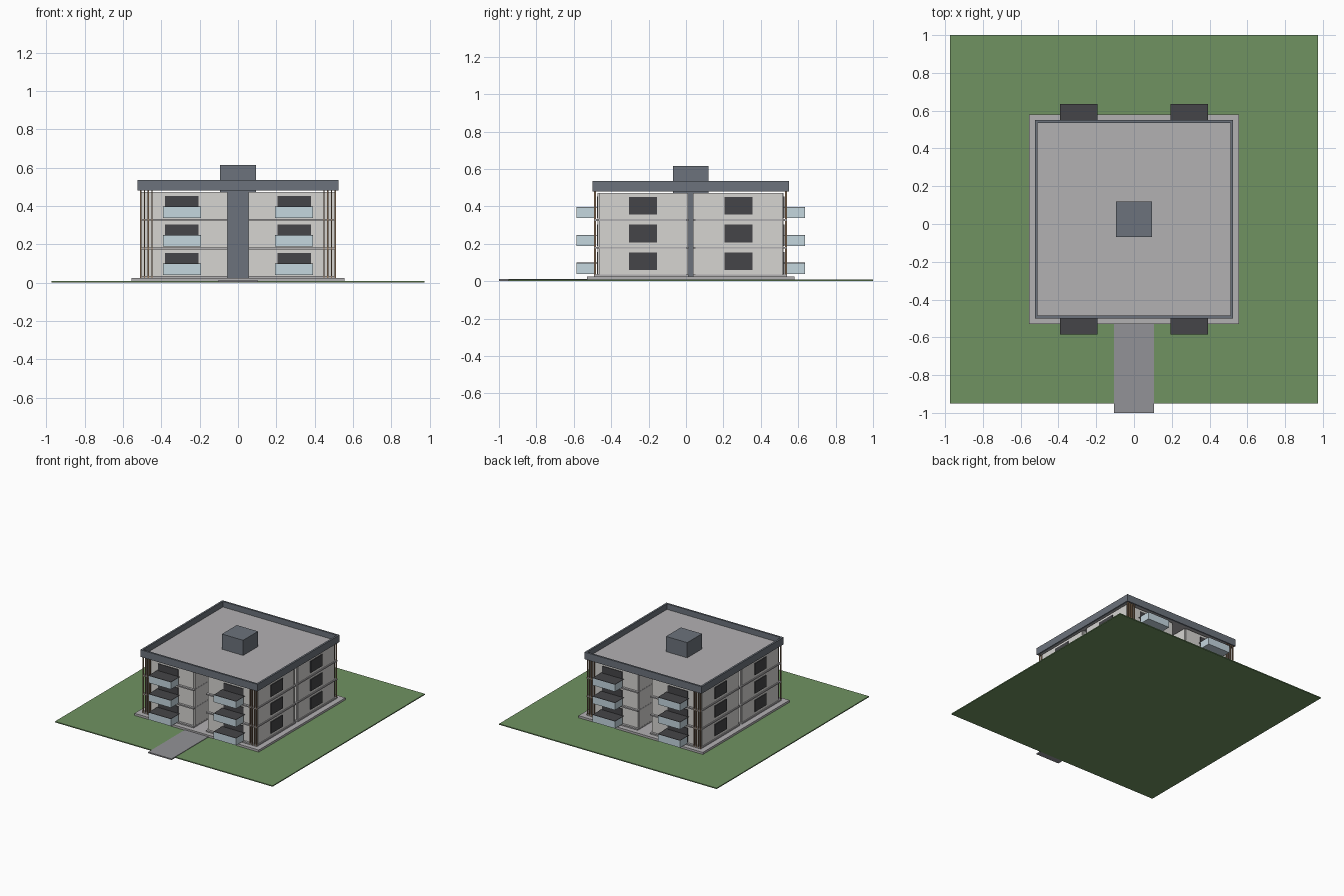
import bpy

if "Cube" in bpy.data.objects:
    bpy.data.objects.remove(bpy.data.objects["Cube"])

CY = 0.025                      # building centre in y
FLOORS = [0.035 + 0.149 * i for i in range(3)]
STOREY = 0.149


def mat(name, r, g, b):
    m = bpy.data.materials.new(name)
    m.diffuse_color = (r, g, b, 1)
    m.use_nodes = True
    m.node_tree.nodes["Principled BSDF"].inputs["Base Color"].default_value = m.diffuse_color
    return m


GRASS = mat("grass", 0.16, 0.29, 0.12)
PAVING = mat("paving", 0.29, 0.29, 0.31)
CONCRETE = mat("concrete", 0.45, 0.44, 0.45)
WALL = mat("render_white", 0.67, 0.66, 0.64)
SLATE = mat("slate", 0.15, 0.17, 0.20)
DARK = mat("dark_glazing", 0.06, 0.06, 0.065)
GLASS = mat("pale_glass", 0.56, 0.68, 0.74)
WOOD = mat("timber", 0.30, 0.19, 0.11)


def box(name, x0, x1, y0, y1, z0, z1, m):
    """Axis-aligned box between two corners."""
    x0, x1 = sorted((x0, x1))
    y0, y1 = sorted((y0, y1))
    bpy.ops.mesh.primitive_cube_add(
        size=1, location=((x0 + x1) / 2, (y0 + y1) / 2, (z0 + z1) / 2))
    o = bpy.context.object
    o.name = name
    o.scale = (x1 - x0, y1 - y0, z1 - z0)
    bpy.ops.object.transform_apply(location=False, rotation=False, scale=True)
    o.data.materials.append(m)
    return o


# Site
box("lawn", -0.975, 0.975, -0.95, 1.0, 0, 0.008, GRASS)
box("path", -0.105, 0.105, -1.0, -0.52, 0.002, 0.012, PAVING)
box("plinth", -0.557, 0.557, CY - 0.555, CY + 0.555, 0.005, 0.025, CONCRETE)

# Stair core rising through the roof
box("stair_core", -0.095, 0.095, CY - 0.095, CY + 0.095, 0.025, 0.615, SLATE)

# Roof slab and parapet
P, T = 0.525, 0.015
box("roof_slab", -P + T, P - T, CY - P + T, CY + P - T, 0.480, 0.492, CONCRETE)
for s in (-1, 1):
    box("parapet_side", s * (P - T), s * P, CY - P, CY + P, 0.480, 0.537, SLATE)
    box("parapet_end", -P + T, P - T, CY + s * (P - T), CY + s * P, 0.480, 0.537, SLATE)

# Four apartments per storey, mirrored about both corridors
for sx in (-1, 1):
    for sy in (-1, 1):

        def part(name, x0, x1, y0, y1, z0, z1, m):
            return box(name, sx * x0, sx * x1, CY + sy * y0, CY + sy * y1, z0, z1, m)

        for f in FLOORS:
            top = f + STOREY - 0.010
            part("floor_slab", 0.055, 0.512, 0.012, 0.515, f - 0.010, f, CONCRETE)
            part("apartment", 0.056, 0.497, 0.013, 0.490, f, top, WALL)
            part("front_facade", 0.067, 0.445, 0.490, 0.497, f, top, WALL)
            part("side_facade", 0.497, 0.504, 0.025, 0.490, f, top, WALL)
            part("side_window", 0.500, 0.510, 0.180, 0.330, f + 0.024, f + 0.118, DARK)
            part("balcony_window", 0.205, 0.382, 0.492, 0.502, f + 0.004, f + 0.120, DARK)
            # Balcony body with dark top
            part("balcony", 0.192, 0.392, 0.515, 0.610, f + 0.004, f + 0.061, GLASS)
            part("balcony_top", 0.192, 0.392, 0.497, 0.610, f + 0.061, f + 0.064, DARK)

        # Full-height timber slats at the corner
        for i in range(4):
            x = 0.449 + 0.0195 * i
            part("corner_slat", x - 0.003, x + 0.003, 0.505, 0.516, 0.025, 0.480, WOOD)
